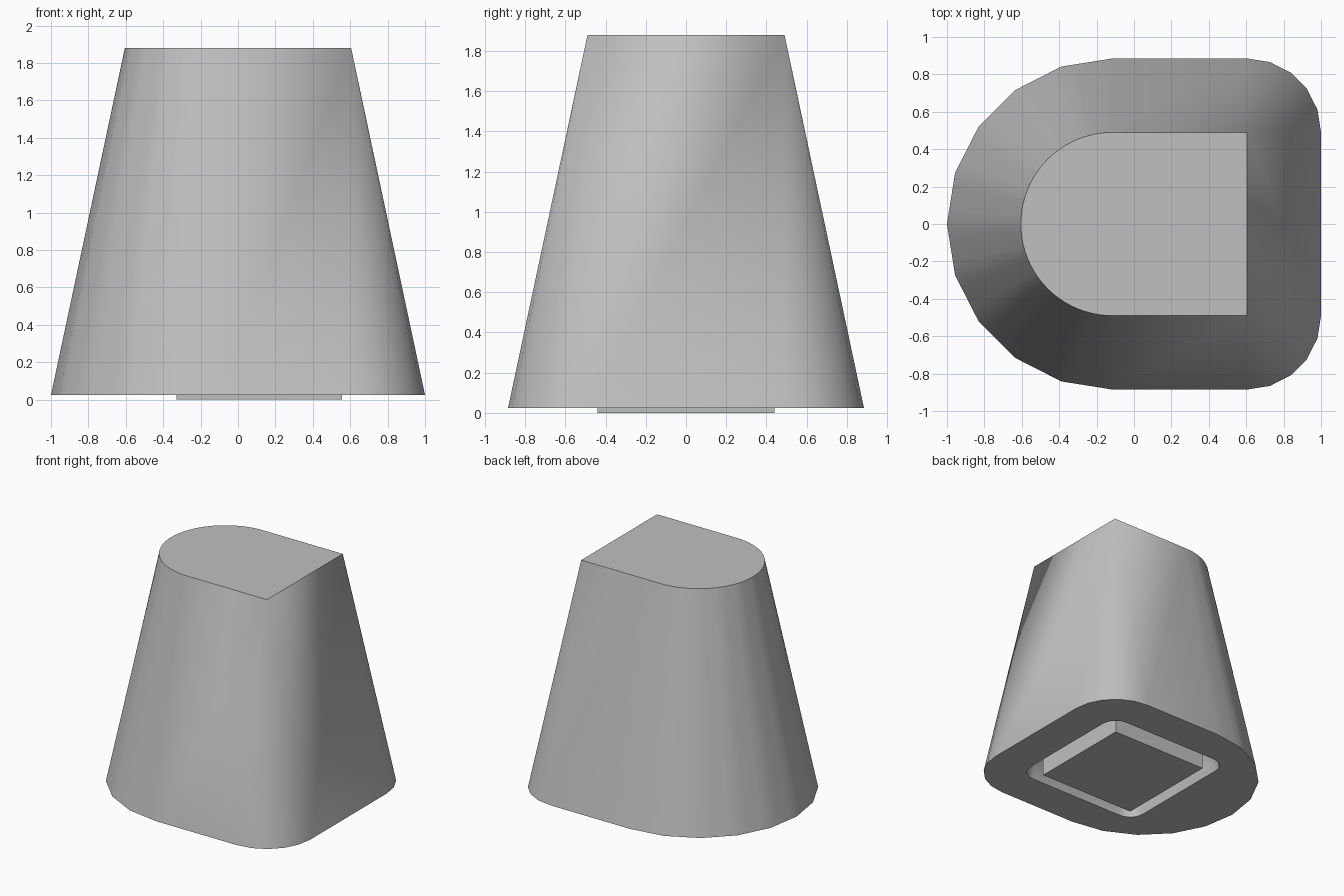
import bpy
import bmesh
from math import pi, cos, sin, radians
from mathutils import Vector

default = bpy.data.objects.get("Cube")
if default:
    bpy.data.objects.remove(default)

grey = bpy.data.materials.new("plain grey")
grey.use_nodes = True
colour = (0.53, 0.53, 0.53, 1)
grey.diffuse_color = colour
grey.node_tree.nodes["Principled BSDF"].inputs["Base Color"].default_value = colour


def arc(centre, radius, start, sweep, sides, steps):
    """Points along a faceted arc: 'sides' chords, sampled in 'steps' parts."""
    corners = [Vector((centre[0] + radius * cos(start + sweep * i / sides),
                       centre[1] + radius * sin(start + sweep * i / sides)))
               for i in range(sides + 1)]
    points = []
    for i in range(steps + 1):
        t = i * sides / steps
        k = min(int(t), sides - 1)
        points.append(corners[k].lerp(corners[k + 1], t - k))
    return points


def add_ring(bm, points, z):
    return [bm.verts.new((p.x, p.y, z)) for p in points]


def loft(bm, lower, upper):
    n = len(lower)
    for i in range(n):
        j = (i + 1) % n
        bm.faces.new((lower[i], lower[j], upper[j], upper[i]))


def finish(bm, name):
    # Sharp corners are zero-radius arcs, so weld their repeated points
    bmesh.ops.remove_doubles(bm, verts=bm.verts, dist=0.0001)
    bmesh.ops.recalc_face_normals(bm, faces=bm.faces)
    mesh = bpy.data.meshes.new(name)
    bm.to_mesh(mesh)
    bm.free()
    mesh.materials.append(grey)
    obj = bpy.data.objects.new(name, mesh)
    bpy.context.collection.objects.link(obj)
    bpy.ops.object.select_all(action='DESELECT')
    obj.select_set(True)
    bpy.context.view_layer.objects.active = obj
    bpy.ops.object.shade_smooth_by_angle(angle=radians(30))


def d_outline(grow, sides):
    """D shape: two corners on the +x side, a half circle on the -x side."""
    x, y = 0.605, 0.49
    return (arc((x, -y), grow, -pi / 2, pi / 2, 5, 5)
            + arc((x, y), grow, 0, pi / 2, 5, 5)
            + arc((-0.115, 0), y + grow, pi / 2, pi, sides, 40))


def square_outline(grow):
    points = []
    for i, (sx, sy) in enumerate(((1, -1), (1, 1), (-1, 1), (-1, -1))):
        points += arc((0.1125 + sx * 0.4425, sy * 0.44), grow,
                      (i - 1) * pi / 2, pi / 2, 5, 5)
    return points


floor, roof, recess = 0.025, 1.88, 0.63

# Tapered body with a drafted recess in its underside
bm = bmesh.new()
bottom = add_ring(bm, d_outline(0.395, 10), floor)
top = add_ring(bm, d_outline(0, 40), roof)
mouth = add_ring(bm, square_outline(0.13), floor)
end = add_ring(bm, square_outline(0), recess)
loft(bm, bottom, top)
loft(bm, mouth, end)
bm.faces.new(top)
bm.faces.new(end)
rims = [bm.edges.get((r[i - 1], r[i])) for r in (bottom, mouth) for i in range(len(r))]
bmesh.ops.triangle_fill(bm, edges=rims, use_beauty=True)
finish(bm, "tapered_body")

# Square core that stands in the recess and pokes out below
bm = bmesh.new()
bmesh.ops.create_cube(bm, size=1)
bmesh.ops.scale(bm, vec=(0.885, 0.88, recess + 0.01), verts=bm.verts)
bmesh.ops.translate(bm, vec=(0.1125, 0, (recess + 0.01) / 2), verts=bm.verts)
finish(bm, "square_core")
